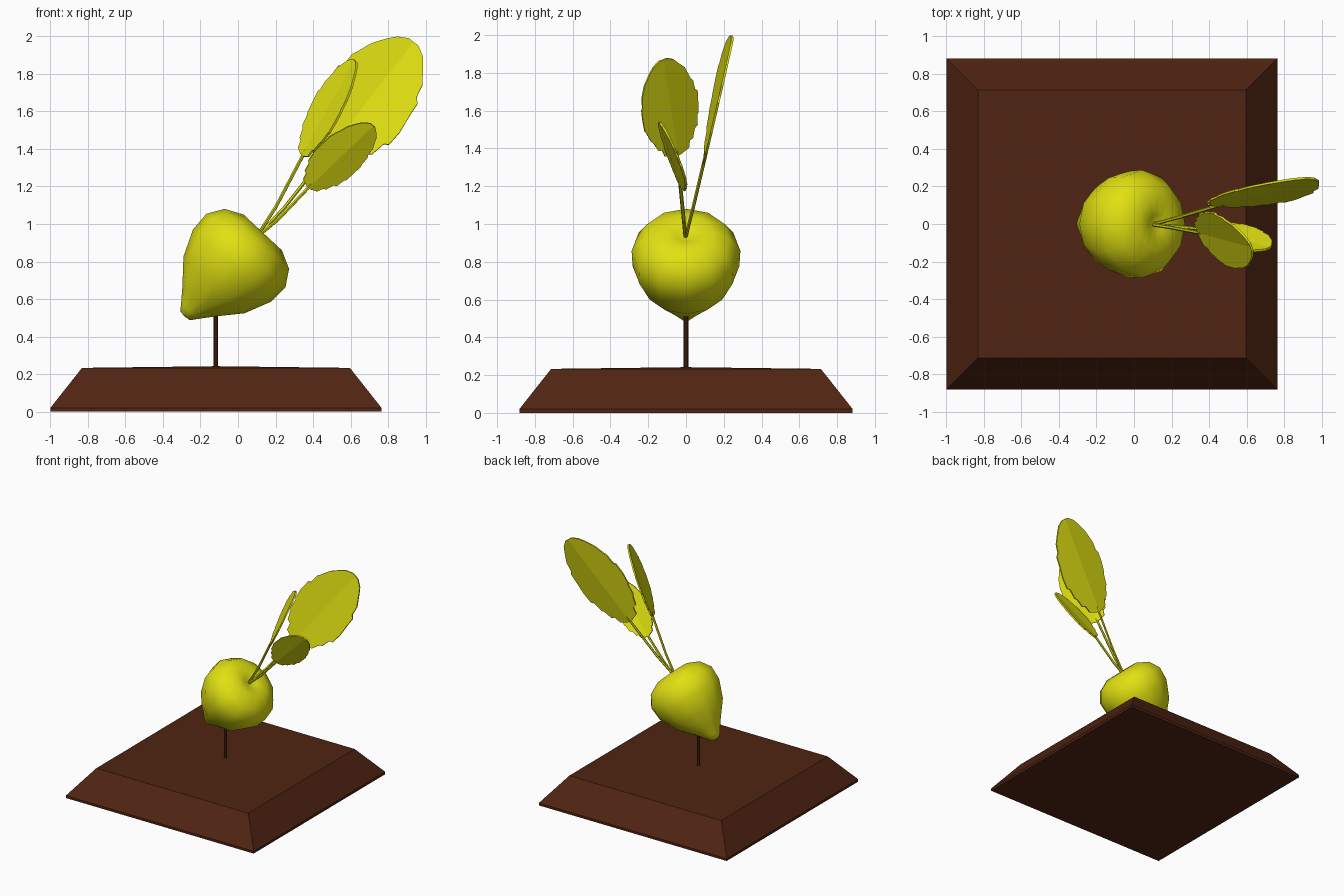
import bpy, bmesh, math, random
from mathutils import Vector, Matrix

if "Cube" in bpy.data.objects:
    bpy.data.objects.remove(bpy.data.objects["Cube"])

random.seed(4)


def material(name, rgb):
    m = bpy.data.materials.new(name)
    m.diffuse_color = (*rgb, 1)
    m.use_nodes = True
    m.node_tree.nodes["Principled BSDF"].inputs["Base Color"].default_value = m.diffuse_color
    return m


yellow = material("yellow", (0.75, 0.75, 0.006))
brown = material("dark brown", (0.08, 0.018, 0.006))


def make(name, bm, mat):
    bmesh.ops.recalc_face_normals(bm, faces=bm.faces[:])
    me = bpy.data.meshes.new(name)
    bm.to_mesh(me)
    bm.free()
    me.materials.append(mat)
    ob = bpy.data.objects.new(name, me)
    bpy.context.collection.objects.link(ob)
    return ob


def tube(name, points, radius, mat, sides=6):
    """Thin closed tube along a path."""
    bm = bmesh.new()
    pts = [Vector(p) for p in points]
    rot = (pts[-1] - pts[0]).to_track_quat('Z', 'Y')
    rings = [[bm.verts.new(p + rot @ Vector((radius * math.cos(a), radius * math.sin(a), 0)))
              for a in (math.tau * k / sides for k in range(sides))] for p in pts]
    for r0, r1 in zip(rings, rings[1:]):
        for k in range(sides):
            j = (k + 1) % sides
            bm.faces.new((r0[k], r0[j], r1[j], r1[k]))
    bm.faces.new(rings[0])
    bm.faces.new(rings[-1])
    return make(name, bm, mat)


# Base: bevelled slab with a low peak on top
CX = -0.1175
bm = bmesh.new()
rings = []
for half, z in ((0.8825, 0), (0.8825, 0.02), (0.714, 0.233)):
    rings.append([bm.verts.new((CX + sx * half, sy * half, z))
                  for sx, sy in ((-1, -1), (1, -1), (1, 1), (-1, 1))])
peak = bm.verts.new((CX, 0, 0.242))
bm.faces.new(rings[0])
for k in range(4):
    j = (k + 1) % 4
    for a, b in zip(rings, rings[1:]):
        bm.faces.new((a[k], a[j], b[j], b[k]))
    bm.faces.new((rings[2][k], rings[2][j], peak))
make("base", bm, brown)

# Support rod
tube("support_rod", [(CX, 0, 0.23), (CX, 0, 0.56)], 0.012, brown, 8)

# Fruit: tilted lathe with a pointed bottom and a dimpled top
profile = [(0.0, 0.0), (0.035, 0.005), (0.062, 0.04), (0.118, 0.11), (0.222, 0.23),
           (0.283, 0.37), (0.288, 0.48), (0.235, 0.565), (0.14, 0.612), (0.05, 0.597), (0.0, 0.575)]
axis = Vector((0.68, 0, 0.73)).normalized()
side = Vector((-axis.z, 0, axis.x))
tip = Vector((-0.285, 0, 0.507))
N = 12
bm = bmesh.new()
rings = []
for r, t in profile:
    c = tip + axis * t
    if r == 0:
        rings.append([bm.verts.new(c)] * N)
    else:
        rings.append([bm.verts.new(c + r * (math.cos(a) * side + math.sin(a) * Vector((0, 1, 0))))
                      for a in (math.tau * k / N for k in range(N))])
for a, b in zip(rings, rings[1:]):
    for k in range(N):
        j = (k + 1) % N
        bm.faces.new(list(dict.fromkeys((a[k], a[j], b[j], b[k]))))
fruit = make("fruit", bm, yellow)
for p in fruit.data.polygons:
    p.use_smooth = True

# Leaves: (name, blade base, blade tip, upward-facing normal, half width)
leaves = [
    ("back_leaf", (0.455, 0.10, 1.35), (0.935, 0.245, 1.97), (0.08, -1, 0.2), 0.235),
    ("left_leaf", (0.345, -0.045, 1.365), (0.625, -0.12, 1.87), (-0.43, -0.25, 0.2), 0.168),
    ("front_leaf", (0.375, -0.025, 1.195), (0.72, -0.13, 1.525), (-0.15, 1, 0.5), 0.128),
]
# half-width along the blade, as a share of the widest point
outline = [(0, .12), (.03, .42), (.1, .5), (.11, .62), (.2, .76), (.22, .84), (.32, .92), (.34, .97),
           (.45, 1), (.56, 1), (.58, .96), (.68, .92), (.71, .86), (.8, .76), (.84, .69), (.91, .52),
           (.96, .36), (1, .14)]
root = Vector((0.095, -0.003, 0.925))
for name, base, end, normal, half in leaves:
    base, end = Vector(base), Vector(end)
    ax = end - base
    width = ax.cross(Vector(normal)).normalized()
    up = width.cross(ax).normalized()
    bm = bmesh.new()
    rows = []
    for t, w in outline:
        mid = base + ax * t
        row = [bm.verts.new(mid)]
        for s in (-1, 1):
            d = half * w * random.uniform(0.96, 1.03)
            row.append(bm.verts.new(mid + width * s * d + up * 0.07 * d))
        rows.append(row)
    for a, b in zip(rows, rows[1:]):
        bm.faces.new((a[1], a[0], b[0], b[1]))
        bm.faces.new((a[0], a[2], b[2], b[0]))
    leaf = make(name, bm, yellow)
    mod = leaf.modifiers.new("thickness", 'SOLIDIFY')
    mod.thickness = 0.012
    mod.offset = 0
    # Stalk bends slightly before reaching the blade
    bend = root.lerp(base, 0.4) + Vector((0.008, 0, -0.008))
    tube(name + "_stalk", [root, bend, base + ax * 0.05], 0.0095, yellow)
